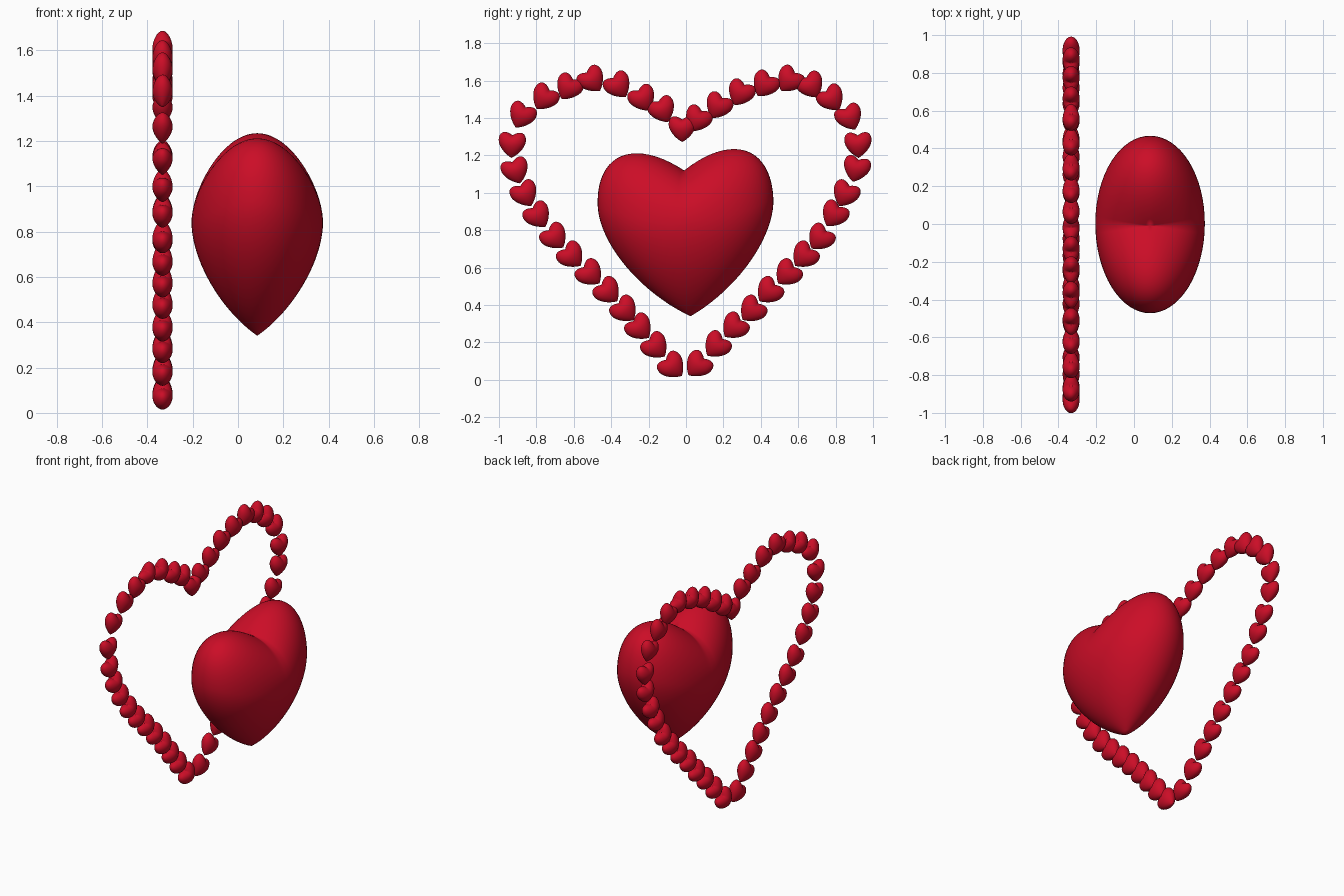
import bpy, bmesh
from math import sqrt, radians

if "Cube" in bpy.data.objects:
    bpy.data.objects.remove(bpy.data.objects["Cube"])

red = bpy.data.materials.new("red")
red.diffuse_color = (0.60, 0.004, 0.02, 1)
red.use_nodes = True
red.node_tree.nodes["Principled BSDF"].inputs["Base Color"].default_value = red.diffuse_color


def heart_mesh(name, seg, rings, scale):
    """Unit sphere reshaped into a puffy heart: pointed below, two lobes above."""
    bm = bmesh.new()
    bmesh.ops.create_uvsphere(bm, u_segments=seg, v_segments=rings, radius=1)
    for v in bm.verts:
        a, b, c = v.co
        r = min(1, sqrt(a * a + b * b))
        s = abs(b) / r if r > 1e-4 else 0
        rim = 0.06 + 0.11 * s * s              # height of the widest line
        if c < 0:                              # tapered point
            z = rim - (rim + 0.44) * (0.6 * -c + 0.4 * (1 - r))
        else:                                  # lobes with a dip between
            q = 0.34 * s
            z = rim + (0.34 - rim + q) * c - q * (1 - r)
        v.co = (0.29 * a * scale, 0.47 * b * scale, z * scale)
    for f in bm.faces:
        f.smooth = True
    me = bpy.data.meshes.new(name)
    bm.to_mesh(me)
    bm.free()
    me.materials.append(red)
    return me


def place(name, me, loc, tilt):
    ob = bpy.data.objects.new(name, me)
    ob.location = loc
    ob.rotation_euler.x = radians(tilt)
    bpy.context.collection.objects.link(ob)


# large centre heart
place("large_heart", heart_mesh("large_heart", 64, 40, 1), (0.085, 0.005, 0.78), 2.5)

# garland of small hearts: y, z, tilt of the point
garland = [
    (-.02, 1.34, 0), (.06, 1.39, -28), (.17, 1.46, -28), (.29, 1.53, -26),
    (.42, 1.575, -32), (.55, 1.60, -38), (.67, 1.57, 30), (.78, 1.50, 35),
    (.875, 1.40, 25), (.92, 1.255, 2), (.91, 1.125, -15), (.85, .99, -27),
    (.79, .88, -33), (.715, .755, -40), (.63, .66, -43), (.54, .565, -44),
    (.44, .47, -44), (.35, .37, -44), (.255, .28, -44), (.16, .18, -43),
    (.06, .075, -43), (-.07, .07, 45), (-.16, .175, 43), (-.245, .275, 42),
    (-.325, .37, 42), (-.415, .47, 44), (-.51, .565, 44), (-.61, .66, 43),
    (-.70, .76, 40), (-.79, .875, 35), (-.86, .99, 28), (-.91, 1.115, 20),
    (-.93, 1.255, -3), (-.88, 1.41, -26), (-.76, 1.505, -35), (-.63, 1.56, -30),
    (-.50, 1.60, 36), (-.36, 1.57, 34), (-.23, 1.50, 28), (-.125, 1.44, 25),
]
small = heart_mesh("small_heart", 32, 20, 0.155)
for i, (y, z, tilt) in enumerate(garland):
    place(f"small_heart_{i + 1}", small, (-0.333, y, z), tilt)
